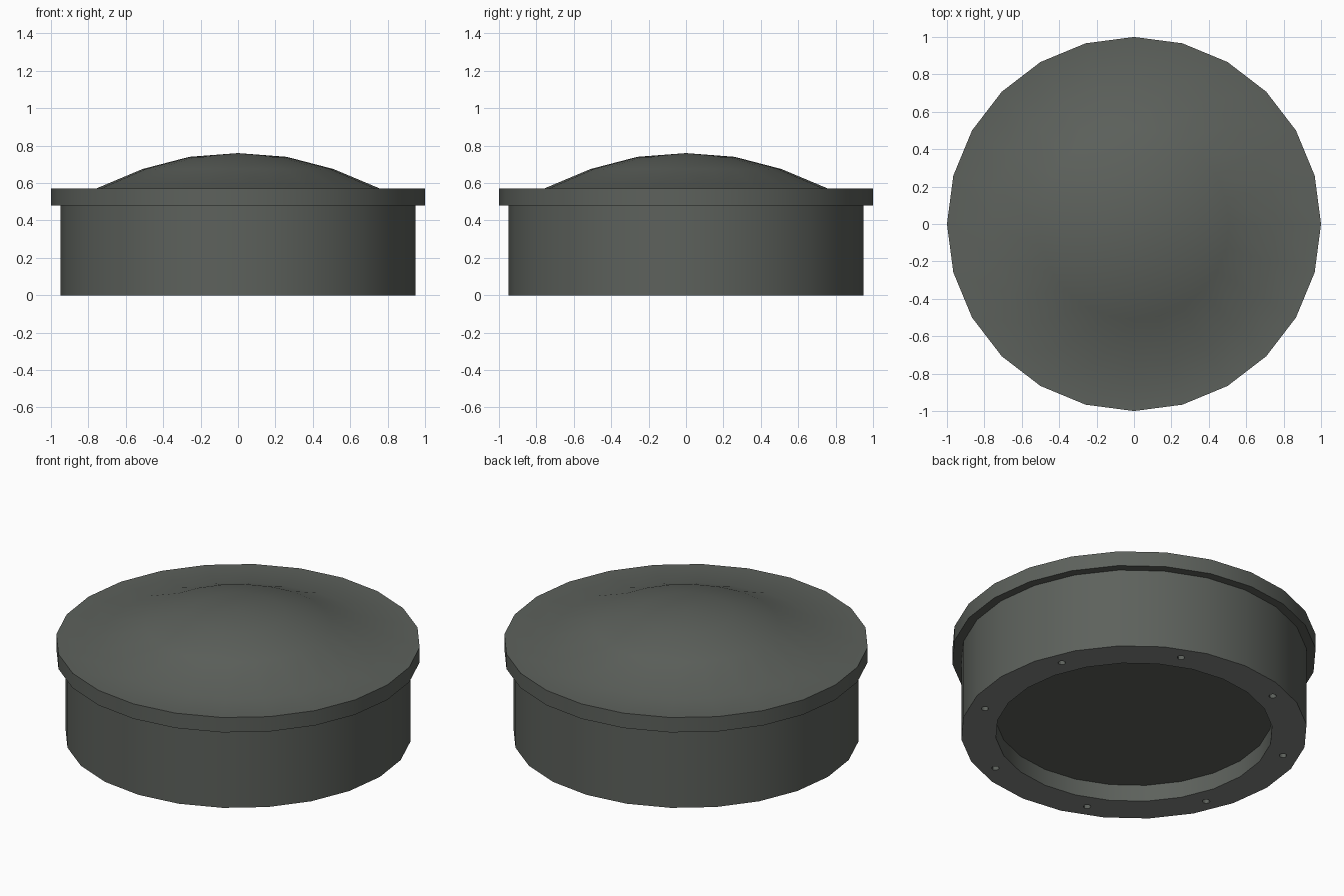
import bpy, bmesh, math

if "Cube" in bpy.data.objects:
    bpy.data.objects.remove(bpy.data.objects["Cube"])

SIDES = 24


def material(name, rgb):
    m = bpy.data.materials.new(name)
    m.diffuse_color = (*rgb, 1.0)
    m.use_nodes = True
    m.node_tree.nodes["Principled BSDF"].inputs["Base Color"].default_value = m.diffuse_color
    return m


body_mat = material("dark_grey_green", (0.109, 0.120, 0.107))
ring_mat = material("mid_grey", (0.23, 0.24, 0.23))


def lathe(name, profile, closed=True):
    """Revolve (radius, z) points around z; radius 0 makes a pole."""
    bm = bmesh.new()
    rings = []
    for r, z in profile:
        if r == 0:
            rings.append([bm.verts.new((0, 0, z))] * SIDES)
        else:
            rings.append([bm.verts.new((r * math.cos(math.tau * i / SIDES),
                                        r * math.sin(math.tau * i / SIDES), z))
                          for i in range(SIDES)])
    pairs = list(zip(rings, rings[1:]))
    if closed:
        pairs.append((rings[-1], rings[0]))
    for a, b in pairs:
        for i in range(SIDES):
            j = (i + 1) % SIDES
            quad = list(dict.fromkeys((a[i], a[j], b[j], b[i])))
            bm.faces.new(quad)
    bmesh.ops.recalc_face_normals(bm, faces=bm.faces[:])
    return add_object(name, bm)


def add_object(name, bm):
    mesh = bpy.data.meshes.new(name)
    bm.to_mesh(mesh)
    bm.free()
    ob = bpy.data.objects.new(name, mesh)
    bpy.context.collection.objects.link(ob)
    mesh.materials.append(body_mat)
    return ob


def smooth(ob):
    bpy.ops.object.select_all(action='DESELECT')
    ob.select_set(True)
    bpy.context.view_layer.objects.active = ob
    bpy.ops.object.shade_smooth_by_angle(angle=math.radians(30))


# Housing: recessed underside, mounting rim, wall, flange and dome in one skin
housing = lathe("housing", [
    (0, 0.10), (0.76, 0.10), (0.76, 0), (0.95, 0), (0.95, 0.48),
    (1.0, 0.48), (1.0, 0.57), (0.76, 0.57),
    (0.51, 0.675), (0.26, 0.74), (0, 0.76)], closed=False)

# Lighter mounting rim on the bottom
housing.data.materials.append(ring_mat)
for f in housing.data.polygons:
    if f.center.z < 0.001:
        f.material_index = 1

# Eight screw holes in the rim
bm = bmesh.new()
for i in range(8):
    a = math.radians(22.5 + 45 * i)
    hole = bmesh.ops.create_cone(bm, cap_ends=True, segments=12,
                                 radius1=0.021, radius2=0.021, depth=0.14)
    bmesh.ops.translate(bm, verts=hole["verts"],
                        vec=(0.857 * math.cos(a), 0.857 * math.sin(a), 0))
cutter = add_object("hole_cutter", bm)
cutter.hide_render = True

cut = housing.modifiers.new("screw_holes", 'BOOLEAN')
cut.operation = 'DIFFERENCE'
cut.solver = 'EXACT'
cut.object = cutter
bpy.context.view_layer.objects.active = housing
housing.select_set(True)
bpy.ops.object.modifier_apply(modifier=cut.name)
bpy.data.objects.remove(cutter)

smooth(housing)
